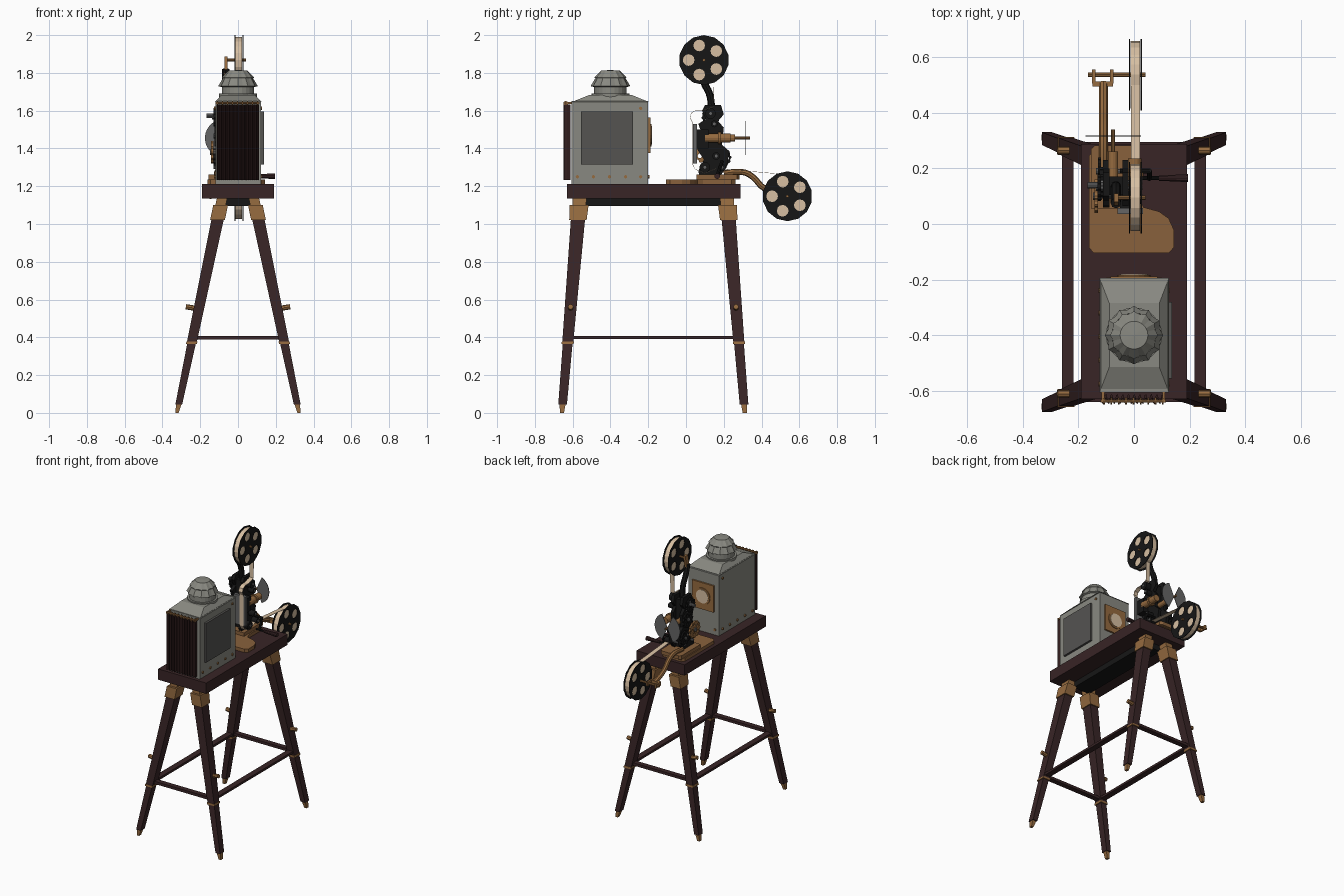
import bpy, bmesh, math
from mathutils import Vector, Matrix

if "Cube" in bpy.data.objects:
    bpy.data.objects.remove(bpy.data.objects["Cube"])

def mat(name, r, g, b):
    m = bpy.data.materials.new(name)
    m.diffuse_color = (r, g, b, 1)
    m.use_nodes = True
    m.node_tree.nodes["Principled BSDF"].inputs["Base Color"].default_value = m.diffuse_color
    return m

WINE = mat("dark wine wood", 0.04, 0.018, 0.019)
CURTAIN = mat("curtain cloth", 0.032, 0.013, 0.013)
BRASS = mat("brass", 0.30, 0.145, 0.05)
BOARD = mat("board wood", 0.25, 0.12, 0.045)
GREY = mat("grey metal", 0.25, 0.25, 0.22)
PANEL = mat("panel grey", 0.09, 0.087, 0.083)
BLACK = mat("black iron", 0.008, 0.008, 0.008)
STEEL = mat("steel", 0.13, 0.13, 0.13)
CREAM = mat("cream film", 0.68, 0.52, 0.36)

def add(name, mesh, m, smooth=False):
    o = bpy.data.objects.new(name, mesh)
    bpy.context.collection.objects.link(o)
    mesh.materials.clear()
    mesh.materials.append(m)
    for p in mesh.polygons:
        p.material_index = 0
        p.use_smooth = False
    if smooth:
        bpy.ops.object.select_all(action='DESELECT')
        o.select_set(True)
        bpy.context.view_layer.objects.active = o
        bpy.ops.object.shade_smooth_by_angle(angle=math.radians(35))
    return o

def from_bm(name, bm, m, smooth=False):
    bmesh.ops.recalc_face_normals(bm, faces=bm.faces)
    me = bpy.data.meshes.new(name)
    bm.to_mesh(me)
    bm.free()
    return add(name, me, m, smooth)

def loft(name, c0, s0, c1, s1, m):
    """Horizontal rectangle c0/s0 lofted to rectangle c1/s1."""
    bm = bmesh.new()
    rings = []
    for c, s in ((c0, s0), (c1, s1)):
        rings.append([bm.verts.new((c[0] + i * s[0] / 2, c[1] + j * s[1] / 2, c[2]))
                      for i, j in ((-1, -1), (1, -1), (1, 1), (-1, 1))])
    a, b = rings
    bm.faces.new(a)
    bm.faces.new(b)
    for i in range(4):
        bm.faces.new((a[i], a[(i + 1) % 4], b[(i + 1) % 4], b[i]))
    return from_bm(name, bm, m)

def box(name, x, y, z, m):
    c, s = ((x[0] + x[1]) / 2, (y[0] + y[1]) / 2), (x[1] - x[0], y[1] - y[0])
    return loft(name, (*c, z[0]), s, (*c, z[1]), s, m)

def cyl(name, p0, p1, r, m, n=12, r2=None):
    p0, p1 = Vector(p0), Vector(p1)
    d = p1 - p0
    bm = bmesh.new()
    M = Matrix.Translation((p0 + p1) / 2) @ d.to_track_quat('Z', 'Y').to_matrix().to_4x4()
    bmesh.ops.create_cone(bm, cap_ends=True, segments=n, radius1=r,
                          radius2=r if r2 is None else r2, depth=d.length, matrix=M)
    return from_bm(name, bm, m)

def curve_mesh(name, loops, m, M=None, depth=0, tube=0, smooth=False):
    """Filled 2D outlines (later ones cut holes) or a round tube along a path."""
    cu = bpy.data.curves.new(name, 'CURVE')
    cu.dimensions = '3D' if tube else '2D'
    if tube:
        cu.bevel_depth, cu.bevel_resolution, cu.use_fill_caps = tube, 2, True
    else:
        cu.fill_mode, cu.extrude = 'BOTH', depth / 2
    for pts in loops:
        sp = cu.splines.new('NURBS' if tube else 'POLY')
        sp.points.add(len(pts) - 1)
        for q, p in zip(sp.points, pts):
            q.co = (*p, 1) if tube else (*p, 0, 1)
        sp.use_cyclic_u = not tube
        if tube:
            sp.use_endpoint_u, sp.order_u, sp.resolution_u = True, 3, 4
    tmp = bpy.data.objects.new("tmp", cu)
    bpy.context.collection.objects.link(tmp)
    dg = bpy.context.evaluated_depsgraph_get()
    me = bpy.data.meshes.new_from_object(tmp.evaluated_get(dg))
    bpy.data.objects.remove(tmp)
    if M is not None:
        me.transform(M)
    me.name = name
    return add(name, me, m, smooth)

def side(x, y=0, z=0):   # outline (y, z), extruded along x
    return Matrix(((0, 0, 1, x), (1, 0, 0, y), (0, 1, 0, z), (0, 0, 0, 1)))

def facing(x, y, z):     # outline (x, z), extruded along y
    return Matrix(((1, 0, 0, x), (0, 0, -1, y), (0, 1, 0, z), (0, 0, 0, 1)))

def circle(r, n, c=(0, 0), a0=0):
    return [(c[0] + r * math.cos(a0 + 2 * math.pi * i / n),
             c[1] + r * math.sin(a0 + 2 * math.pi * i / n)) for i in range(n)]

# ---- stand: table, legs, stretchers
box("table_top", (-0.19, 0.19), (-0.63, 0.288), (1.135, 1.212), WINE)
box("under_rail", (-0.065, 0.065), (-0.535, 0.19), (1.095, 1.135), BLACK)
YC = -0.173
def leg_at(sx, sy, z):
    return (sx * (0.323 - 0.21 * z), YC + sy * (0.484 - 0.083 * z), z)
for sx in (-1, 1):
    for sy in (-1, 1):
        P = lambda z: leg_at(sx, sy, z)
        loft("leg_upper", P(0.37), (0.052, 0.058), P(1.06), (0.066, 0.076), WINE)
        loft("leg_lower", P(0.045), (0.036, 0.046), P(0.38), (0.046, 0.052), WINE)
        loft("leg_collar", P(0.365), (0.058, 0.064), P(0.378), (0.058, 0.064), BRASS)
        loft("foot_tip", P(0), (0.018, 0.022), P(0.05), (0.03, 0.032), BRASS)
        loft("leg_socket", P(1.02), (0.078, 0.092), P(1.1), (0.078, 0.1), BRASS)
        loft("socket_block", P(1.09), (0.055, 0.07), P(1.137), (0.055, 0.075), BRASS)
        k = P(0.558)
        cyl("leg_knob", (k[0], k[1], 0.55), (k[0] + sx * 0.07, k[1], 0.562), 0.014, BRASS, 8)
    x = sx * 0.238
    box("side_stretcher", (x - 0.021, x + 0.021), (-0.61, 0.265), (0.391, 0.407), WINE)
for sy in (-1, 1):
    y = YC + sy * 0.45
    box("end_stretcher", (-0.235, 0.235), (y - 0.018, y + 0.018), (0.389, 0.408), WINE)

# ---- lamp house
LY = -0.4
box("lamp_house", (-0.12, 0.122), (-0.605, -0.2), (1.21, 1.65), GREY)
loft("lamp_house_roof", (0.001, LY, 1.645), (0.25, 0.412), (0.001, LY, 1.682), (0.18, 0.23), GREY)
box("door_panel", (0.12, 0.137), (-0.555, -0.28), (1.315, 1.595), PANEL)
profile = [(0.1, 1.665), (0.1, 1.69), (0.086, 1.69), (0.086, 1.725), (0.105, 1.73), (0.08, 1.772),
           (0.086, 1.776), (0.05, 1.812), (0.0005, 1.815)]
bm = bmesh.new()   # louvred chimney, scalloped on the flared rows
n, rows = 24, []
for i, (r, z) in enumerate(profile):
    rows.append([bm.verts.new(((r * (0.9 if i in (4, 6) and k % 2 else 1)) * math.cos(k * math.tau / n),
                 LY + (r * (0.9 if i in (4, 6) and k % 2 else 1)) * math.sin(k * math.tau / n), z))
                 for k in range(n)])
for a, b in zip(rows, rows[1:]):
    for k in range(n):
        bm.faces.new((a[k], a[(k + 1) % n], b[(k + 1) % n], b[k]))
bm.faces.new(rows[-1])
from_bm("chimney", bm, GREY)
for sx in (-1, 1):
    for y in (-0.575, -0.49, -0.405, -0.32, -0.24):
        cyl("rivet", (sx * 0.115, y, 1.25), (sx * 0.128, y, 1.25), 0.009, BRASS, 8)
    cyl("rivet", (sx * 0.115, -0.24, 1.612), (sx * 0.128, -0.24, 1.612), 0.009, BRASS, 8)
    cyl("rivet", (sx * 0.09, -0.205, 1.25), (sx * 0.09, -0.193, 1.25), 0.009, BRASS, 8)
curve_mesh("condenser_plate", [[(-0.085, -0.095), (0.085, -0.095), (0.085, 0.095), (-0.085, 0.095)]],
           BRASS, facing(0, -0.196, 1.47), 0.016)
cyl("condenser_ring", (0, -0.19, 1.47), (0, -0.183, 1.47), 0.06, BRASS, 20)
cyl("condenser_lens", (0, -0.184, 1.47), (0, -0.18, 1.47), 0.048, CREAM, 20)

# ---- curtain on the rear opening
N = 44
pleats = [(-0.115 + 0.225 * i / N, -0.637 - 0.013 * math.sin(i * math.tau / 4 + 0.6)) for i in range(N + 1)]
curve_mesh("curtain", [pleats + [(x, y + 0.014) for x, y in reversed(pleats)]], CURTAIN,
           Matrix.Translation((0, 0, 1.432)), 0.4)
cyl("curtain_rod", (-0.12, -0.637, 1.64), (0.115, -0.637, 1.64), 0.006, BRASS, 8)
for i in range(9):
    x = -0.108 + 0.0265 * i
    cyl("curtain_ring", (x - 0.003, -0.637, 1.638), (x + 0.003, -0.637, 1.638), 0.013, BRASS, 10)
for x in (-0.112, 0.107):
    box("rod_bracket", (x - 0.005, x + 0.005), (-0.643, -0.6), (1.634, 1.646), BRASS)

# ---- base boards
board = [(-0.162, -0.085), (-0.145, -0.105), (0.125, -0.105), (0.143, -0.085), (0.143, -0.02), (0.125, 0.02),
         (0.09, 0.045), (0.035, 0.06), (0.02, 0.09), (0.02, 0.24), (0, 0.262), (-0.145, 0.262), (-0.162, 0.245)]
curve_mesh("base_board", [board], BOARD, Matrix.Translation((0, 0, 1.223)), 0.026)
curve_mesh("upper_base_board", [[(-0.155, 0.055), (0.01, 0.055), (0.01, 0.27), (-0.01, 0.283),
           (-0.14, 0.283), (-0.155, 0.27)]], BOARD, Matrix.Translation((0, 0, 1.248)), 0.026)

# ---- projector head
head = [(0.1, 1.63), (0.185, 1.63), (0.2, 1.58), (0.17, 1.545), (0.2, 1.51), (0.19, 1.42), (0.23, 1.385),
        (0.215, 1.3), (0.185, 1.26), (0.07, 1.26), (0.065, 1.28), (0.095, 1.34), (0.06, 1.395),
        (0.095, 1.45), (0.065, 1.53), (0.105, 1.555), (0.085, 1.6)]
curve_mesh("head_plate_inner", [head], BLACK, side(-0.03), 0.022)
curve_mesh("head_plate_outer", [head], BLACK, side(-0.1), 0.022)
box("head_core", (-0.1, -0.03), (0.105, 0.17), (1.26, 1.6), BLACK)
box("film_gate", (-0.06, 0.032), (0.036, 0.058), (1.32, 1.53), STEEL)
box("gate_mount", (-0.05, 0.02), (0.05, 0.12), (1.4, 1.5), BLACK)
for y, z, r in ((0.13, 1.585, 0.028), (0.15, 1.53, 0.018), (0.1, 1.3, 0.028), (0.19, 1.3, 0.02), (0.16, 1.36, 0.02)):
    cyl("sprocket_shaft", (-0.13, y, z), (0.03, y, z), 0.008, STEEL, 8)
    cyl("sprocket", (-0.015, y, z), (0.026, y, z), r, BLACK, 14)
for y, z, r, m, x in ((0.13, 1.565, 0.048, BLACK, -0.125), (0.15, 1.465, 0.055, BLACK, -0.118),
                      (0.1, 1.38, 0.06, BRASS, -0.136), (0.19, 1.35, 0.05, BLACK, -0.124)):
    teeth = [(q * math.cos(i * math.tau / 48), q * math.sin(i * math.tau / 48))
             for i in range(48) for q in [r if i % 4 < 2 else r * 0.9]]
    holes = [circle(r * 0.2, 10, p) for p in circle(r * 0.55, 5)]
    curve_mesh("gear", [teeth] + holes, m, side(x, y, z), 0.012)
    cyl("gear_hub", (x - 0.012, y, z), (x + 0.02, y, z), r * 0.24, STEEL, 10)
cyl("knob_shaft", (-0.168, 0.14, 1.572), (-0.1, 0.14, 1.572), 0.012, STEEL, 10)
# lens tube, shutter
cyl("lens_tube", (0.003, 0.1, 1.455), (0.003, 0.235, 1.455), 0.024, BRASS, 16)
cyl("lens_collar", (0.003, 0.17, 1.455), (0.003, 0.185, 1.455), 0.032, BRASS, 16)
cyl("shutter_bearing", (-0.075, 0.17, 1.455), (-0.075, 0.26, 1.455), 0.018, BRASS, 12)
cyl("shutter_shaft", (-0.075, 0.2, 1.455), (-0.075, 0.34, 1.455), 0.007, BRASS, 8)
for a in (0, math.pi):
    arc = [(0.1 * math.cos(a + t), 0.1 * math.sin(a + t)) for t in [math.radians(-65 + 10 * i) for i in range(14)]]
    curve_mesh("shutter_blade", [[(0, 0)] + arc], STEEL, facing(-0.075, 0.316, 1.455), 0.004)
# crank
cyl("crank_shaft", (-0.05, 0.19, 1.33), (0.055, 0.19, 1.33), 0.009, BLACK, 8)
cyl("crank_arm", (0.055, 0.192, 1.335), (0.055, 0.163, 1.25), 0.009, BLACK, 8)
cyl("crank_pin", (0.03, 0.165, 1.253), (0.11, 0.165, 1.253), 0.007, BLACK, 8)
cyl("crank_handle", (0.09, 0.165, 1.253), (0.195, 0.165, 1.253), 0.01, WINE, 10, 0.015)

# ---- reels and film
RX = 0.005
for label, y, z in (("upper", 0.095, 1.868), ("lower", 0.537, 1.147)):
    for s in (-1, 1):
        curve_mesh(label + "_reel_flange", [circle(0.132, 14, a0=math.pi / 14)] +
                   [circle(0.031, 12, p) for p in circle(0.081, 5, a0=math.pi)],
                   BLACK, side(RX + s * 0.021, y, z), 0.004)
    cyl(label + "_film_roll", (RX - 0.017, y, z), (RX + 0.017, y, z), 0.121, CREAM, 20)
    x0 = -0.072 if label == "upper" else -0.165
    cyl(label + "_reel_axle", (x0, y, z), (0.042, y, z), 0.008, BRASS, 8)
film = [(0.15, 1.77), (0.146, 1.62), (0.13, 1.614), (0.09, 1.602), (0.055, 1.602), (0.03, 1.588), (0.022, 1.565),
        (0.034, 1.54), (0.034, 1.32), (0.05, 1.29), (0.1, 1.27), (0.16, 1.295), (0.22, 1.29), (0.5, 1.266)]
bm = bmesh.new()
pairs = [[bm.verts.new((RX + s * 0.016, y, z)) for s in (-1, 1)] for y, z in film]
for a, b in zip(pairs, pairs[1:]):
    bm.faces.new((a[0], a[1], b[1], b[0]))
strip = from_bm("film_strip", bm, CREAM)
strip.modifiers.new("thickness", 'SOLIDIFY').thickness = 0.002
# reel arms
curve_mesh("upper_arm", [[(-0.065, 0.135, 1.6), (-0.065, 0.135, 1.68), (-0.065, 0.09, 1.75), (-0.065, 0.075, 1.82)]],
           BLACK, tube=0.019, smooth=True)
loft("upper_arm_fork", (-0.064, 0.078, 1.79), (0.016, 0.035), (-0.064, 0.095, 1.888), (0.016, 0.03), BRASS)
curve_mesh("lower_arm", [[(-0.11, 0.2, 1.268), (-0.11, 0.29, 1.285), (-0.11, 0.36, 1.25), (-0.11, 0.41, 1.18),
           (-0.11, 0.51, 1.15)]], BRASS, tube=0.016, smooth=True)
box("lower_arm_fork", (-0.15, -0.075), (0.495, 0.512), (1.135, 1.162), BRASS)
for x in (-0.145, -0.08):
    box("fork_prong", (x - 0.006, x + 0.006), (0.505, 0.555), (1.133, 1.162), BRASS)
